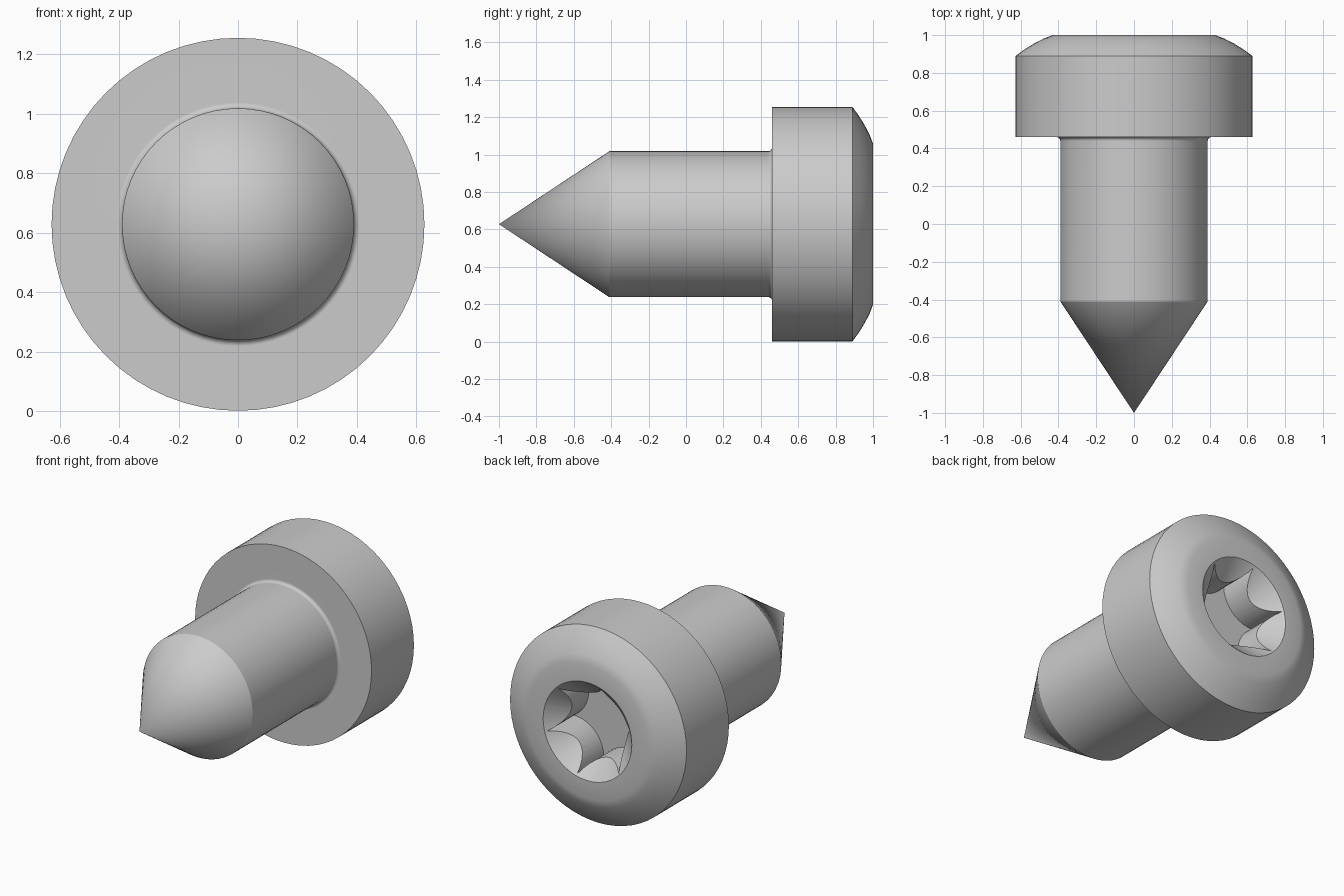
import bpy
import bmesh
from math import sin, cos, pi, radians

cube = bpy.data.objects.get("Cube")
if cube:
    bpy.data.objects.remove(cube, do_unlink=True)

SEGMENTS = 64
AXIS_Z = 0.628

steel = bpy.data.materials.new("grey steel")
steel.use_nodes = True
steel.diffuse_color = (0.6, 0.6, 0.6, 1)
steel.node_tree.nodes["Principled BSDF"].inputs["Base Color"].default_value = (0.6, 0.6, 0.6, 1)


def make_object(name, bm):
    bmesh.ops.recalc_face_normals(bm, faces=bm.faces)
    mesh = bpy.data.meshes.new(name)
    bm.to_mesh(mesh)
    bm.free()
    mesh.materials.append(steel)
    obj = bpy.data.objects.new(name, mesh)
    obj.location.z = AXIS_Z
    bpy.context.collection.objects.link(obj)
    return obj


def lathe(name, profile):
    """Turn (radius, y) points around the y axis; both ends lie on the axis."""
    bm = bmesh.new()
    rings = []
    for r, y in profile:
        count = SEGMENTS if r else 1
        rings.append([bm.verts.new((r * cos(2 * pi * i / SEGMENTS), y,
                                    r * sin(2 * pi * i / SEGMENTS)))
                      for i in range(count)])
    for a, b in zip(rings, rings[1:]):
        for i in range(SEGMENTS):
            j = (i + 1) % SEGMENTS
            corners = [a[i % len(a)], a[j % len(a)], b[j % len(b)], b[i % len(b)]]
            bm.faces.new(list(dict.fromkeys(corners)))
    return make_object(name, bm)


def star_prism(name, tip, inner, y0, y1, steps=10):
    """Six sharp tips joined by arcs that bulge toward the axis."""
    half = tip * sin(pi / 6)
    sagitta = tip * cos(pi / 6) - inner
    radius = (half ** 2 + sagitta ** 2) / (2 * sagitta)
    centre = inner + radius
    sweep = math_angle(half / radius)
    bm = bmesh.new()
    outline = []
    for k in range(6):
        mid = radians(15 + 60 * k)
        for s in range(steps):
            t = sweep * (2 * s / steps - 1)
            u, v = centre - radius * cos(t), radius * sin(t)
            outline.append(bm.verts.new((u * cos(mid) - v * sin(mid), y0,
                                         u * sin(mid) + v * cos(mid))))
    base = bm.faces.new(outline)
    top = bmesh.ops.extrude_face_region(bm, geom=[base])["geom"]
    for v in top:
        if isinstance(v, bmesh.types.BMVert):
            v.co.y = y1
    return make_object(name, bm)


def math_angle(s):
    from math import asin
    return asin(s)


# Pointed shank, small fillet and domed head in one turned profile
fillet = [(0.41 - 0.02 * cos(a), 0.44 + 0.02 * sin(a))
          for a in (i * pi / 8 for i in range(5))]
dome = [(0.627, 0.89), (0.58, 0.924), (0.53, 0.955), (0.48, 0.981), (0.43, 1.0)]
screw = lathe("pointed_screw", [(0, -1), (0.39, -0.41)] + fillet
              + [(0.627, 0.46)] + dome + [(0, 1)])

# Six-lobed drive socket with a countersunk rim
cutters = [
    lathe("countersink_cutter", [(0, 0.85), (0.165, 0.85), (0.365, 1.05), (0, 1.05)]),
    star_prism("socket_cutter", 0.305, 0.2, 0.72, 1.1),
]
bpy.context.view_layer.objects.active = screw
for cutter in cutters:
    cutter.hide_render = True
    cut = screw.modifiers.new("cut", 'BOOLEAN')
    cut.operation = 'DIFFERENCE'
    cut.solver = 'EXACT'
    cut.object = cutter
    bpy.ops.object.modifier_apply(modifier=cut.name)
for cutter in cutters:
    bpy.data.objects.remove(cutter, do_unlink=True)

# Smooth shading with crisp edges
bpy.ops.object.select_all(action='DESELECT')
screw.select_set(True)
bpy.context.view_layer.objects.active = screw
bpy.ops.object.shade_smooth_by_angle(angle=radians(30))
weighted = screw.modifiers.new("weighted normals", 'WEIGHTED_NORMAL')
weighted.keep_sharp = True
